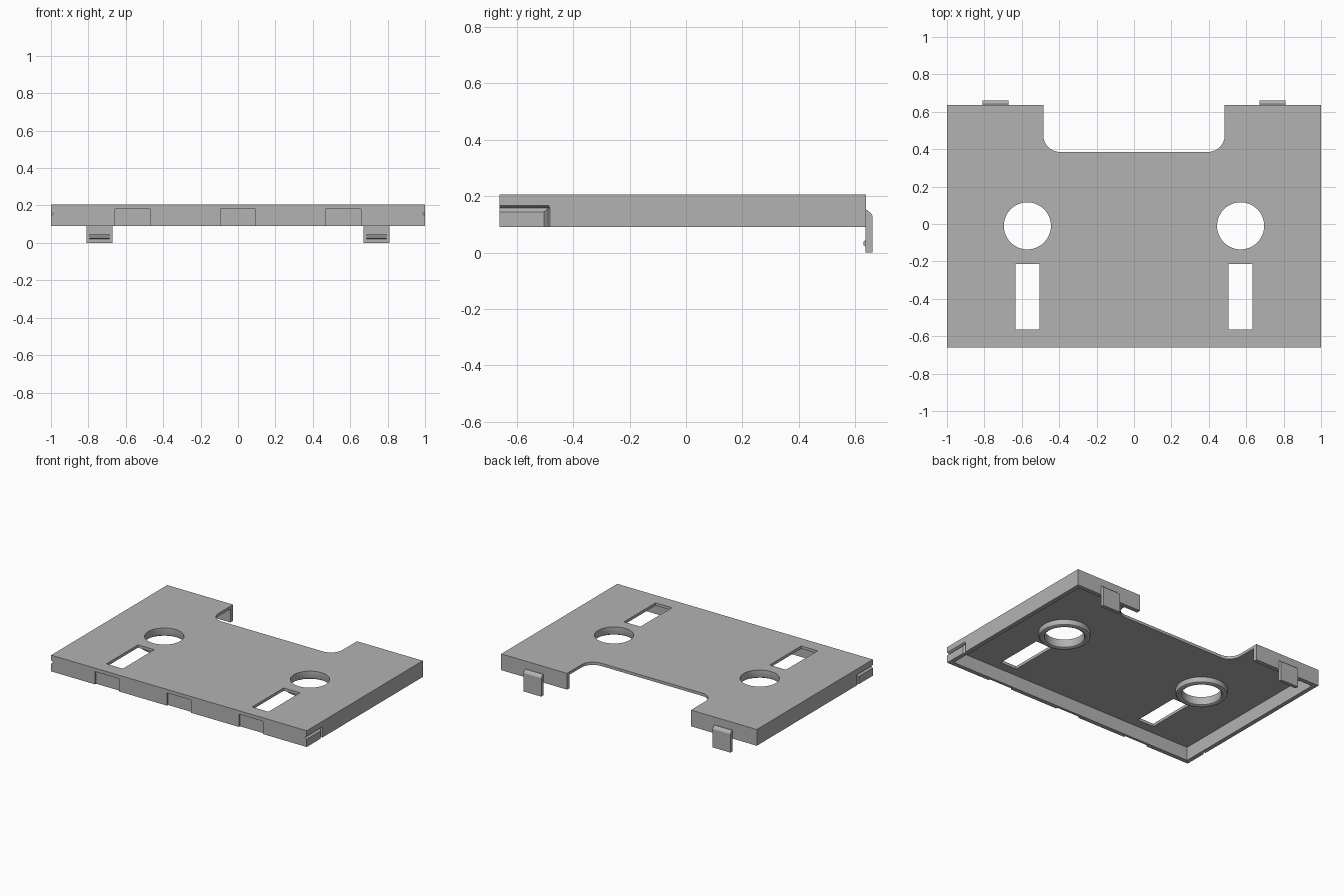
import bpy, bmesh, math
from mathutils import Vector

cube = bpy.data.objects.get("Cube")
if cube:
    bpy.data.objects.remove(cube, do_unlink=True)

grey = bpy.data.materials.new("mid grey")
grey.use_nodes = True
COLOR = (0.45, 0.45, 0.45, 1)
grey.diffuse_color = COLOR
grey.node_tree.nodes["Principled BSDF"].inputs["Base Color"].default_value = COLOR

WALL, FRONT, BACK = 0.03, -0.66, 0.637
BOTTOM, TOP, FLOOR = 0.09, 0.205, 0.185


def finish(name, bm):
    bmesh.ops.recalc_face_normals(bm, faces=bm.faces)
    mesh = bpy.data.meshes.new(name)
    bm.to_mesh(mesh)
    bm.free()
    mesh.materials.append(grey)
    obj = bpy.data.objects.new(name, mesh)
    bpy.context.collection.objects.link(obj)
    return obj


def prism(name, points, offset):
    """Extrude a closed outline of 3D points along an offset."""
    bm = bmesh.new()
    face = bm.faces.new([bm.verts.new(p) for p in points])
    made = bmesh.ops.extrude_face_region(bm, geom=[face])["geom"]
    verts = [v for v in made if isinstance(v, bmesh.types.BMVert)]
    bmesh.ops.translate(bm, verts=verts, vec=Vector(offset))
    return finish(name, bm)


def box(name, x0, x1, y0, y1, z0, z1):
    base = [(x0, y0, z0), (x1, y0, z0), (x1, y1, z0), (x0, y1, z0)]
    return prism(name, base, (0, 0, z1 - z0))


def cut(target, cutter):
    cutter.hide_render = True
    mod = target.modifiers.new("cut", "BOOLEAN")
    mod.operation, mod.solver, mod.object = "DIFFERENCE", "EXACT", cutter
    bpy.context.view_layer.update()
    result = target.evaluated_get(bpy.context.evaluated_depsgraph_get())
    mesh = bpy.data.meshes.new_from_object(result)
    target.modifiers.clear()
    target.data = mesh
    bpy.data.objects.remove(cutter, do_unlink=True)


def smooth(obj):
    bpy.ops.object.select_all(action="DESELECT")
    obj.select_set(True)
    bpy.context.view_layer.objects.active = obj
    bpy.ops.object.shade_smooth_by_angle(angle=math.radians(35))


# Shallow tray, open underneath
tray = box("tray", -1, 1, FRONT, BACK, BOTTOM, TOP)
cut(tray, box("cavity", -1 + WALL, 1 - WALL, FRONT + WALL, BACK - WALL, 0, FLOOR))

# Rear notch with rounded inner corners
HALF, DEPTH, R = 0.485, 0.385, 0.09
outline = [(HALF, 0.8, 0)]
for side, start in ((1, 0), (-1, -90)):
    for i in range(11):
        a = math.radians(start - 9 * i)
        outline.append((side * (HALF - R) + R * math.cos(a), DEPTH + R + R * math.sin(a), 0))
outline.append((-HALF, 0.8, 0))
cut(tray, prism("notch", outline, (0, 0, 0.4)))

# Round holes and slots through the top
HOLE_X, HOLE_Y, HOLE_R = 0.57, -0.01, 0.126
for s in (-1, 1):
    ring = [(s * HOLE_X + HOLE_R * math.cos(math.tau * i / 48),
             HOLE_Y + HOLE_R * math.sin(math.tau * i / 48), 0) for i in range(48)]
    cut(tray, prism("hole", ring, (0, 0, 0.4)))
    cut(tray, box("slot", s * HOLE_X - 0.064, s * HOLE_X + 0.064, -0.565, -0.213, 0, 0.4))

# Shallow recesses in the front wall
for x in (-0.563, 0, 0.563):
    cut(tray, box("recess", x - 0.094, x + 0.094, -0.8, FRONT + 0.012, 0, 0.18))

# V grooves around the front corner of each side wall
for s in (-1, 1):
    deep, out = s * 0.986, s * 1.002
    cut(tray, prism("groove", [(out, -0.7, 0.142), (out, -0.7, 0.167), (deep, -0.7, 0.157)],
                    (0, 0.215, 0)))
    cut(tray, prism("groove", [(out, -0.506, 0), (out, -0.48, 0), (deep, -0.488, 0)],
                    (0, 0, 0.16)))
smooth(tray)

# Rounded collars under the holes
profile = [(HOLE_R, 0.2), (HOLE_R, 0.16), (0.129, 0.151), (0.138, 0.145),
           (0.152, 0.145), (0.162, 0.151), (0.166, 0.16), (0.166, 0.187)]
for s, label in ((-1, "right"), (1, "left")):
    bm = bmesh.new()
    verts = [bm.verts.new((s * HOLE_X + r, HOLE_Y, z)) for r, z in profile]
    edges = [bm.edges.new(pair) for pair in zip(verts, verts[1:])]
    bmesh.ops.spin(bm, geom=verts + edges, cent=(s * HOLE_X, HOLE_Y, 0), axis=(0, 0, 1),
                   angle=math.tau, steps=48, use_merge=True)
    bmesh.ops.remove_doubles(bm, verts=bm.verts, dist=0.0001)
    smooth(finish(label + "_collar", bm))

    # Rear clip with a sloped top and a small catch on its inner face
    x0 = s * 0.74 - 0.07
    clip = [(0.636, 0), (0.661, 0), (0.661, 0.13), (0.655, 0.139), (0.642, 0.15), (0.636, 0.15)]
    prism(label + "_clip", [(x0, y, z) for y, z in clip], (0.14, 0, 0))
    catch = [(0.638, 0.02), (0.629, 0.026), (0.629, 0.038), (0.638, 0.046)]
    prism(label + "_catch", [(x0 + 0.017, y, z) for y, z in catch], (0.106, 0, 0))
